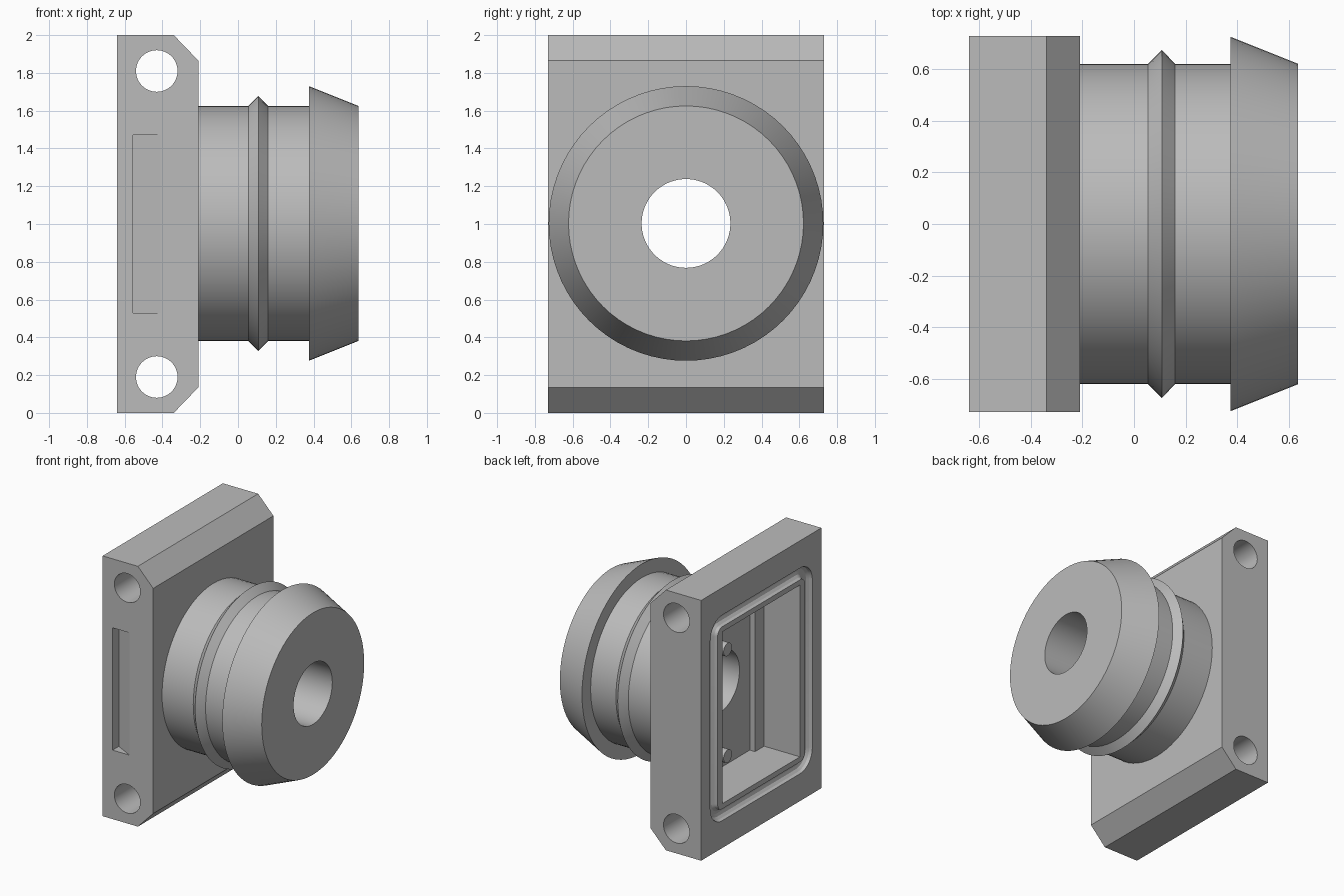
import bpy, bmesh, math
from mathutils import Matrix, Vector

if "Cube" in bpy.data.objects:
    bpy.data.objects.remove(bpy.data.objects["Cube"], do_unlink=True)

grey = bpy.data.materials.new("plain grey")
grey.use_nodes = True
colour = (0.5, 0.5, 0.5, 1)
grey.diffuse_color = colour
grey.node_tree.nodes["Principled BSDF"].inputs["Base Color"].default_value = colour

CZ = 1.003           # height of the spigot axis
BORE = 0.235
BACK, FACE = -0.64, -0.21
HALF_Y = 0.73


def make(name, bm):
    bmesh.ops.recalc_face_normals(bm, faces=bm.faces)
    mesh = bpy.data.meshes.new(name)
    bm.to_mesh(mesh)
    bm.free()
    mesh.materials.append(grey)
    ob = bpy.data.objects.new(name, mesh)
    bpy.context.collection.objects.link(ob)
    return ob


def prism(name, points, start, depth):
    """Extrude a closed outline of points along the depth vector."""
    bm = bmesh.new()
    verts = [bm.verts.new(Vector(p) + Vector(start)) for p in points]
    face = bm.faces.new(verts)
    new = bmesh.ops.extrude_face_region(bm, geom=[face])["geom"]
    bmesh.ops.translate(bm, vec=depth, verts=[v for v in new if isinstance(v, bmesh.types.BMVert)])
    return make(name, bm)


def box(name, x, y, z):
    outline = [(x[0], y[0], z[0]), (x[1], y[0], z[0]), (x[1], y[1], z[0]), (x[0], y[1], z[0])]
    return prism(name, outline, (0, 0, 0), (0, 0, z[1] - z[0]))


def rod(name, centre, radius, length, axis, sides=64):
    bm = bmesh.new()
    turn = Matrix.Rotation(math.pi / 2, 4, "Y" if axis == "X" else "X")
    bmesh.ops.create_cone(bm, cap_ends=True, segments=sides, radius1=radius, radius2=radius,
                          depth=length, matrix=Matrix.Translation(centre) @ turn)
    return make(name, bm)


def lathe(name, profile, sides=72):
    """Spin a closed (x, radius) profile around the spigot axis."""
    bm = bmesh.new()
    rings = []
    for i in range(sides):
        a = math.tau * i / sides
        rings.append([bm.verts.new((x, r * math.cos(a), CZ + r * math.sin(a))) for x, r in profile])
    n = len(profile)
    for i in range(sides):
        a, b = rings[i], rings[(i + 1) % sides]
        for j in range(n):
            k = (j + 1) % n
            bm.faces.new((a[j], a[k], b[k], b[j]))
    return make(name, bm)


def activate(ob):
    bpy.ops.object.select_all(action="DESELECT")
    ob.select_set(True)
    bpy.context.view_layer.objects.active = ob


def cut(target, cutter):
    cutter.hide_render = True
    mod = target.modifiers.new("cut", "BOOLEAN")
    mod.operation = "DIFFERENCE"
    mod.solver = "EXACT"
    mod.object = cutter
    activate(target)
    bpy.ops.object.modifier_apply(modifier=mod.name)
    bpy.data.objects.remove(cutter, do_unlink=True)


def smooth(ob):
    activate(ob)
    bpy.ops.object.shade_smooth_by_angle(angle=math.radians(25))


def groove_cutter(half_y, half_z, corner, radius):
    """Round tube following a rounded rectangle on the back face."""
    curve = bpy.data.curves.new("groove_cutter", "CURVE")
    curve.dimensions = "3D"
    curve.bevel_depth = radius
    curve.bevel_resolution = 4
    path = []
    for q, (sy, sz) in enumerate([(1, 1), (-1, 1), (-1, -1), (1, -1)]):
        for i in range(9):
            a = (q + i / 8) * math.pi / 2
            path.append((BACK, sy * (half_y - corner) + corner * math.cos(a),
                         1 + sz * (half_z - corner) + corner * math.sin(a), 1))
    spline = curve.splines.new("POLY")
    spline.points.add(len(path) - 1)
    for point, co in zip(spline.points, path):
        point.co = co
    spline.use_cyclic_u = True
    ob = bpy.data.objects.new("groove_cutter", curve)
    bpy.context.collection.objects.link(ob)
    activate(ob)
    bpy.ops.object.convert(target="MESH")
    ob = bpy.context.object
    ob.data.materials.clear()
    ob.data.materials.append(grey)
    return ob


# Mounting plate with two chamfered edges
outline = [(BACK, 0, 0), (-0.34, 0, 0), (FACE, 0, 0.135),
           (FACE, 0, 1.865), (-0.34, 0, 2), (BACK, 0, 2)]
plate = prism("mounting_plate", outline, (0, -HALF_Y, 0), (0, 2 * HALF_Y, 0))

# Rear pocket, bore, cross holes and seal groove
FLOOR = -0.29
cut(plate, box("pocket_cutter", (BACK - 0.1, FLOOR), (-0.47, 0.47), (0.34, 1.66)))
cut(plate, rod("bore_cutter", (FACE, 0, CZ), BORE, 0.4, "X", 72))
for z in (0.19, 1.81):
    cut(plate, rod("hole_cutter", (-0.43, 0, z), 0.11, 2, "Y"))
cut(plate, groove_cutter(0.575, 0.745, 0.1, 0.045))

# Sloping finger notch in the front edge
wedge = [(-0.555, -0.1, 0), (-0.555, 0.075, 0), (-0.41, 0, 0), (-0.41, -0.1, 0)]
cut(plate, prism("notch_cutter", wedge, (0, -HALF_Y, 0.53), (0, 0, 0.94)))
smooth(plate)

# Ribs and pegs inside the pocket
for side, name in ((1, "left"), (-1, "right")):
    ys = sorted((side * 0.36, side * 0.475))
    box("pocket_rib_" + name, (-0.335, FLOOR + 0.01), ys, (0.335, 1.665))
for z, name in ((0.59, "lower"), (1.41, "upper")):
    smooth(rod("pocket_peg_" + name, (-0.405, 0.25, z), 0.05, 0.25, "X", 32))

# Barbed spigot with a middle ridge and tapered end collar
spigot = lathe("spigot", [(-0.23, BORE), (-0.23, 0.622), (0.055, 0.622), (0.108, 0.675),
                          (0.16, 0.622), (0.375, 0.622), (0.375, 0.727),
                          (0.637, 0.622), (0.637, BORE)])
smooth(spigot)
